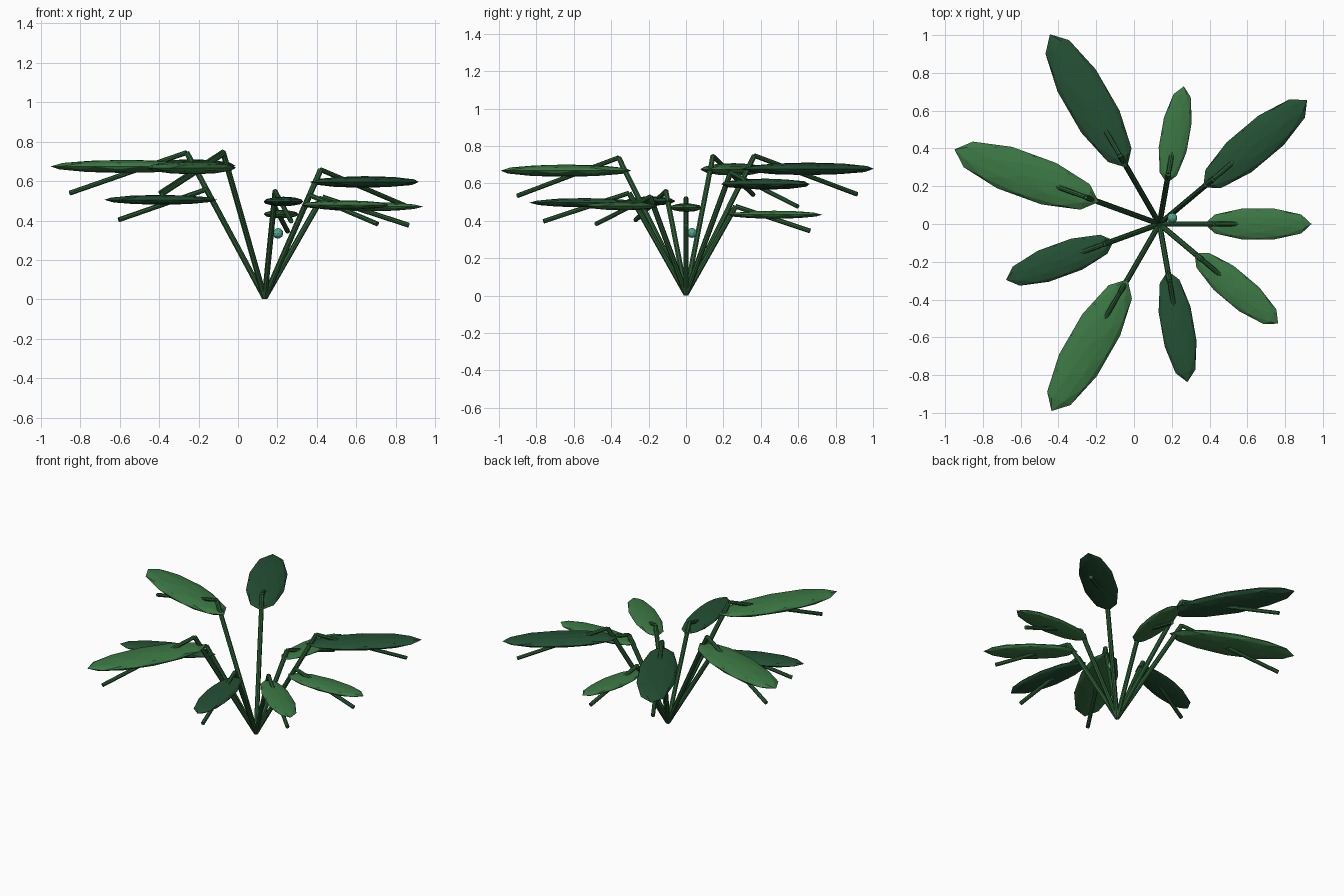
import bpy, bmesh, math
from mathutils import Vector, Matrix

if "Cube" in bpy.data.objects:
    bpy.data.objects.remove(bpy.data.objects["Cube"])


def srgb(r, g, b):
    f = lambda c: c / 12.92 if c <= 0.04045 else ((c + 0.055) / 1.055) ** 2.4
    return (f(r / 255), f(g / 255), f(b / 255), 1)


def material(name, rgb):
    m = bpy.data.materials.new(name)
    m.diffuse_color = srgb(*rgb)
    m.use_nodes = True
    m.node_tree.nodes["Principled BSDF"].inputs["Base Color"].default_value = m.diffuse_color
    return m


LIGHT = material("light green", (60, 120, 68))
DARK = material("dark green", (36, 80, 52))
STEM = material("stem green", (46, 96, 55))
TEAL = material("teal", (84, 172, 148))
BASE = Vector((0.135, 0, 0.008))


def finish(bm, name, mat):
    mesh = bpy.data.meshes.new(name)
    bm.to_mesh(mesh)
    bm.free()
    mesh.materials.append(mat)
    ob = bpy.data.objects.new(name, mesh)
    bpy.context.collection.objects.link(ob)
    return ob


def rod(bm, a, b, radius):
    d = b - a
    mat = Matrix.Translation((a + b) / 2) @ d.to_track_quat('Z', 'Y').to_matrix().to_4x4()
    bmesh.ops.create_cone(bm, cap_ends=True, segments=8, radius1=radius,
                          radius2=radius, depth=d.length, matrix=mat)


# Nine stalks in a ring, each with its reach from the base
REACH = [0.805, 1.02, 0.74, 1.16, 1.155, 0.865, 1.143, 0.85, 0.82]
for i, s in enumerate(REACH):
    angle = math.radians(40 * i)
    out = Vector((math.cos(angle), math.sin(angle), 0))

    def point(u, z):
        return Vector((BASE.x, 0, 0)) + out * u * s + Vector((0, 0, z * s))

    # Bent stem: rising rod and drooping rod
    bm = bmesh.new()
    elbow = point(0.364, 0.645)
    rod(bm, BASE, elbow, 0.0145)
    rod(bm, elbow, point(0.91, 0.467), 0.0125)
    finish(bm, f"stem_{i + 1}", STEM)

    # Flattened faceted leaf blade, long axis pointing outward
    bm = bmesh.new()
    place = (Matrix.Translation(point(0.648, 0.584))
             @ Matrix.Rotation(angle - math.pi / 2, 4, 'Z')
             @ Matrix.Diagonal((0.106 * s, 0.352 * s, 0.029 * s, 1)))
    bmesh.ops.create_icosphere(bm, subdivisions=2, radius=1, matrix=place)
    finish(bm, f"leaf_{i + 1}", DARK if i % 2 else LIGHT)

# Small teal bead among the stems
bm = bmesh.new()
bmesh.ops.create_icosphere(bm, subdivisions=2, radius=0.027,
                           matrix=Matrix.Translation((0.203, 0.032, 0.335)))
finish(bm, "bead", TEAL)
